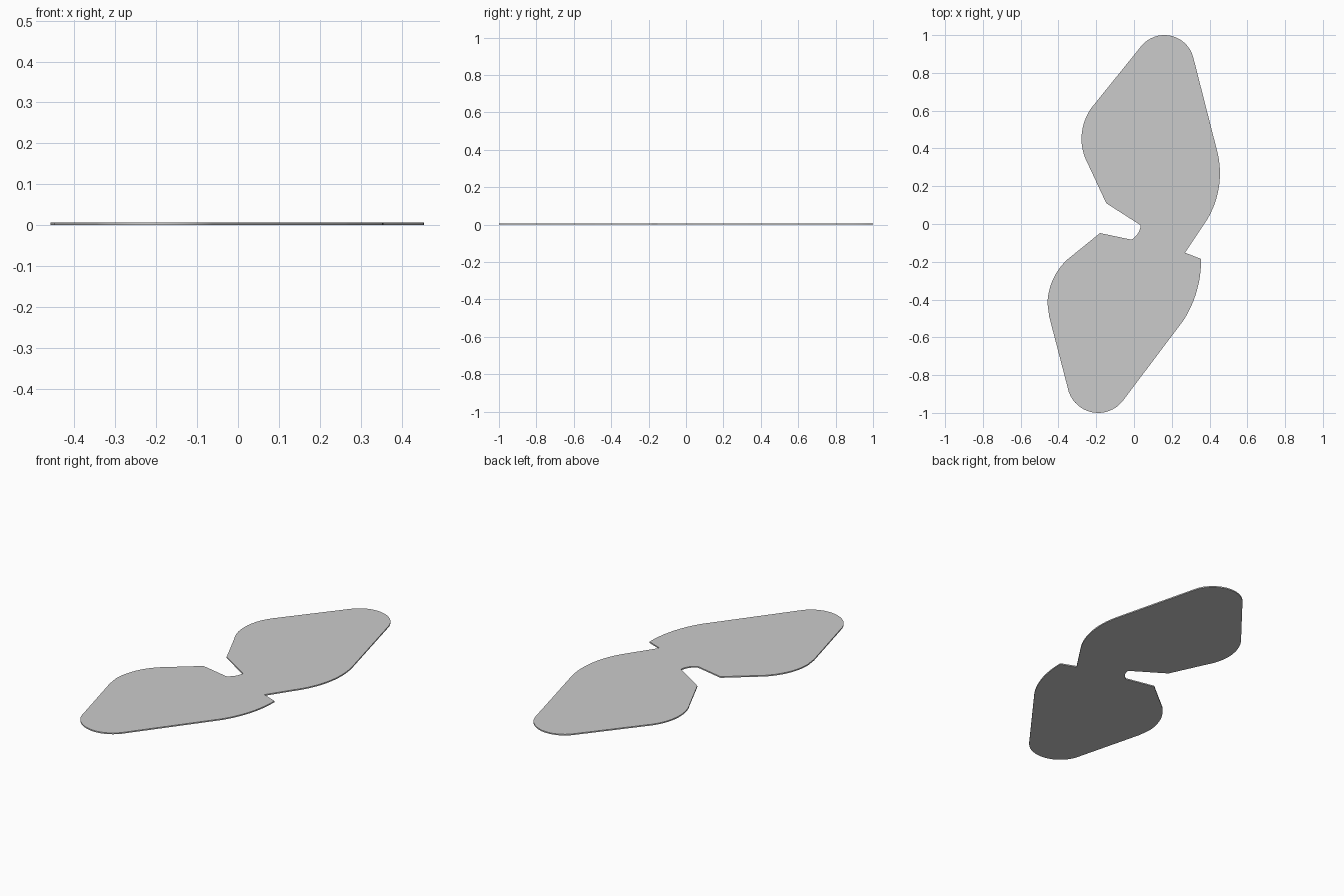
import bpy, bmesh, math
from mathutils import Vector

if "Cube" in bpy.data.objects:
    bpy.data.objects.remove(bpy.data.objects["Cube"])

THICK = 0.007


def arc(a, b, c, n=12):
    """Points on the circular arc from a through b to c."""
    (ax, ay), (bx, by), (cx, cy) = a, b, c
    d = 2 * (ax * (by - cy) + bx * (cy - ay) + cx * (ay - by))
    a2, b2, c2 = ax * ax + ay * ay, bx * bx + by * by, cx * cx + cy * cy
    ux = (a2 * (by - cy) + b2 * (cy - ay) + c2 * (ay - by)) / d
    uy = (a2 * (cx - bx) + b2 * (ax - cx) + c2 * (bx - ax)) / d
    r = math.hypot(ax - ux, ay - uy)
    t0 = math.atan2(ay - uy, ax - ux)
    t1 = math.atan2(cy - uy, cx - ux)
    sweep = (t1 - t0) % (2 * math.pi)
    if d < 0:
        sweep -= 2 * math.pi
    return [(ux + r * math.cos(t0 + sweep * i / n),
             uy + r * math.sin(t0 + sweep * i / n)) for i in range(n + 1)]


# Outline, counter-clockwise from the upper lobe's tip
outline = (
    arc((0.313, 0.885), (0.155, 1.0), (0.037, 0.94), 16)            # upper tip
    + arc((-0.205, 0.64), (-0.278, 0.45), (-0.24, 0.31))            # upper left bulge
    + [(-0.147, 0.11)]
    + arc((0.036, -0.007), (0.022, -0.048), (-0.014, -0.083), 8)    # waist notch
    + [(-0.18, -0.048)]
    + arc((-0.355, -0.19), (-0.425, -0.285), (-0.458, -0.42))       # lower left bulge
    + [(-0.449, -0.49)]
    + arc((-0.345, -0.89), (-0.19, -1.0), (-0.062, -0.94), 16)      # lower tip
    + arc((0.262, -0.51), (0.335, -0.345), (0.355, -0.185))         # lower right bulge
    + [(0.27, -0.152)]
    + arc((0.388, 0.025), (0.455, 0.254), (0.443, 0.375))           # upper right bulge
)

# Thin two-lobed plate extruded from the outline
bm = bmesh.new()
face = bm.faces.new([bm.verts.new((x, y, 0)) for x, y in outline])
ext = bmesh.ops.extrude_face_region(bm, geom=[face], use_keep_orig=True)
top = [v for v in ext["geom"] if isinstance(v, bmesh.types.BMVert)]
bmesh.ops.translate(bm, vec=Vector((0, 0, THICK)), verts=top)
bmesh.ops.recalc_face_normals(bm, faces=bm.faces)
mesh = bpy.data.meshes.new("two_lobed_plate")
bm.to_mesh(mesh)
bm.free()
plate = bpy.data.objects.new("two_lobed_plate", mesh)
bpy.context.collection.objects.link(plate)

# Smooth rim, sharp top and bottom edges
bpy.context.view_layer.objects.active = plate
plate.select_set(True)
bpy.ops.object.shade_smooth_by_angle(angle=math.radians(30))
